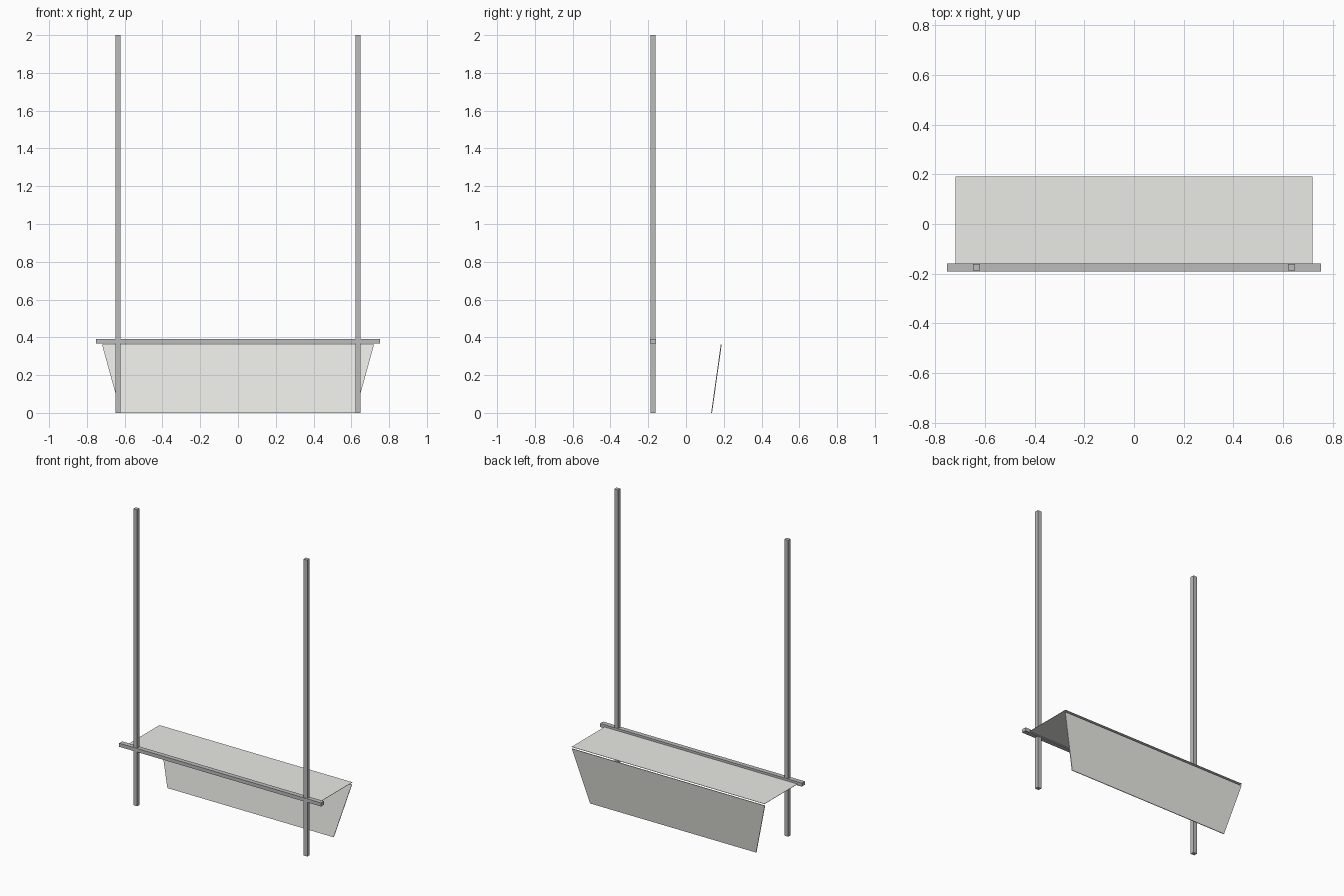
import bpy, bmesh

if "Cube" in bpy.data.objects:
    bpy.data.objects.remove(bpy.data.objects["Cube"])


def material(name, rgb):
    mat = bpy.data.materials.new(name)
    mat.diffuse_color = (*rgb, 1)
    mat.use_nodes = True
    mat.node_tree.nodes["Principled BSDF"].inputs["Base Color"].default_value = mat.diffuse_color
    return mat


METAL = material("dark_grey", (0.5, 0.5, 0.5))
PALE = material("pale_grey", (0.82, 0.83, 0.78))


def finish(name, bm, mat):
    bmesh.ops.recalc_face_normals(bm, faces=bm.faces[:])
    mesh = bpy.data.meshes.new(name)
    bm.to_mesh(mesh)
    bm.free()
    mesh.materials.append(mat)
    obj = bpy.data.objects.new(name, mesh)
    bpy.context.collection.objects.link(obj)
    return obj


def box(name, x, y, z, mat):
    """Box from (min, max) ranges on each axis."""
    bm = bmesh.new()
    bmesh.ops.create_cube(bm, size=1)
    for v in bm.verts:
        for i, (lo, hi) in enumerate((x, y, z)):
            v.co[i] = hi if v.co[i] > 0 else lo
    return finish(name, bm, mat)


# Two tall square posts
for side, cx in (("left", -0.635), ("right", 0.635)):
    box(side + "_post", (cx - 0.014, cx + 0.014), (-0.188, -0.162), (0, 2), METAL)

# Horizontal rail joining the posts
box("cross_rail", (-0.753, 0.753), (-0.191, -0.159), (0.367, 0.391), METAL)

# Thin shelf board
box("shelf", (-0.72, 0.72), (-0.16, 0.191), (0.374, 0.376), PALE)

# Leaning trapezoid support panel, narrower at the floor
bm = bmesh.new()
rows = ((0.62, 0.0, 0.133), (0.72, 0.362, 0.184))
front = [bm.verts.new((s * w, y, z)) for (w, z, y), signs in zip(rows, ((-1, 1), (1, -1))) for s in signs]
face = bm.faces.new(front)
back = bmesh.ops.extrude_face_region(bm, geom=[face], use_keep_orig=True)
for v in back["geom"]:
    if isinstance(v, bmesh.types.BMVert):
        v.co.y += 0.005
finish("support_panel", bm, PALE)
